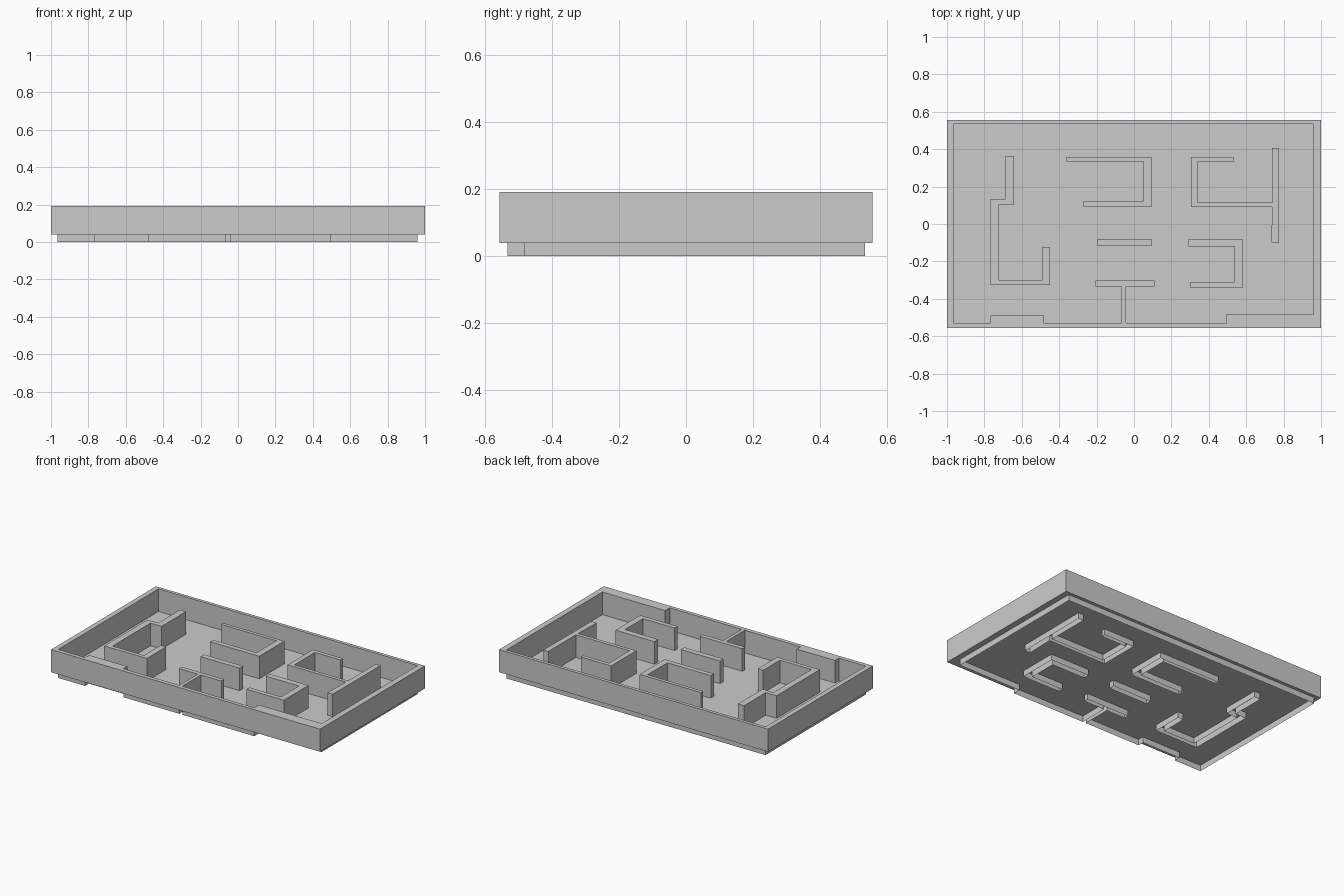
import bpy, bmesh

if "Cube" in bpy.data.objects:
    bpy.data.objects.remove(bpy.data.objects["Cube"])

FLOOR, TOP = 0.04, 0.192
SHIFT = 0.004   # inner layout sits slightly right of centre


def ring(bm, pts, z):
    """Closed loop of edges at one height."""
    vs = [bm.verts.new((x, y, z)) for x, y in pts]
    return vs, [bm.edges.new((vs[i - 1], vs[i])) for i in range(len(vs))]


def sides(bm, pts, z0, top):
    """Vertical faces from height z0 up to an existing loop of vertices."""
    low = [bm.verts.new((x, y, z0)) for x, y in pts]
    for i in range(len(pts)):
        bm.faces.new((low[i - 1], low[i], top[i], top[i - 1]))


def wall(name, loops, bottoms):
    """Cap at TOP bounded by the loops, each loop dropping to its own bottom."""
    bm = bmesh.new()
    tops, edges = [], []
    for pts in loops:
        vs, es = ring(bm, pts, TOP)
        tops.append(vs)
        edges += es
    bmesh.ops.triangle_fill(bm, edges=edges, use_beauty=True, normal=(0, 0, 1))
    for pts, vs, z in zip(loops, tops, bottoms):
        sides(bm, pts, z, vs)
    bmesh.ops.recalc_face_normals(bm, faces=bm.faces)
    if sum(f.normal.z for f in bm.faces) < 0:
        bmesh.ops.reverse_faces(bm, faces=bm.faces)
    finish(name, bm)


def finish(name, bm):
    mesh = bpy.data.meshes.new(name)
    bm.to_mesh(mesh)
    bm.free()
    ob = bpy.data.objects.new(name, mesh)
    bpy.context.collection.objects.link(ob)


def moved(pts):
    return [(x + SHIFT, y) for x, y in pts]


# outer edge of the tray
outer = [(-1, -.557), (1, -.557), (1, .557), (-1, .557)]

# inside outline of the rim, with thick front sections and the T-shaped wall
inner = moved([(-.97, .535), (.957, .535), (.957, -.484), (.49, -.484), (.49, -.533),
               (-.047, -.53), (-.047, -.333), (.105, -.333), (.105, -.303),
               (-.21, -.303), (-.21, -.333), (-.07, -.333), (-.07, -.53),
               (-.485, -.53), (-.485, -.489), (-.77, -.489), (-.77, -.53), (-.97, -.53)])

# free-standing partitions
partitions = {
    "left_stepped_wall": [(-.69, .363), (-.645, .363), (-.645, .103), (-.727, .103),
                          (-.727, -.3), (-.493, -.3), (-.493, -.122), (-.453, -.122),
                          (-.453, -.327), (-.77, -.327), (-.77, .133), (-.69, .133)],
    "centre_hook_wall": [(-.366, .358), (.09, .358), (.09, .092), (-.275, .092),
                         (-.275, .124), (.047, .124), (.047, .335), (-.366, .335)],
    "right_branched_wall": [(.302, .358), (.527, .358), (.527, .332), (.336, .332),
                            (.336, .114), (.735, .114), (.735, .407), (.772, .407),
                            (.77, -.099), (.73, -.099), (.735, .09), (.302, .09)],
    "short_wall": [(-.2, -.08), (.09, -.08), (.09, -.117), (-.2, -.117)],
    "right_hook_wall": [(.287, -.08), (.576, -.08), (.576, -.342), (.298, -.342),
                        (.298, -.311), (.534, -.311), (.534, -.12), (.287, -.12)],
}

# rim whose inner face continues below the floor as a skirt
wall("outer_wall", [outer, inner], [FLOOR, 0])

# hollow partitions, passing through the floor
for name, pts in partitions.items():
    wall(name, [moved(pts)], [0])

# floor sheet
bm = bmesh.new()
bm.faces.new(ring(bm, outer, FLOOR)[0])
finish("floor", bm)
